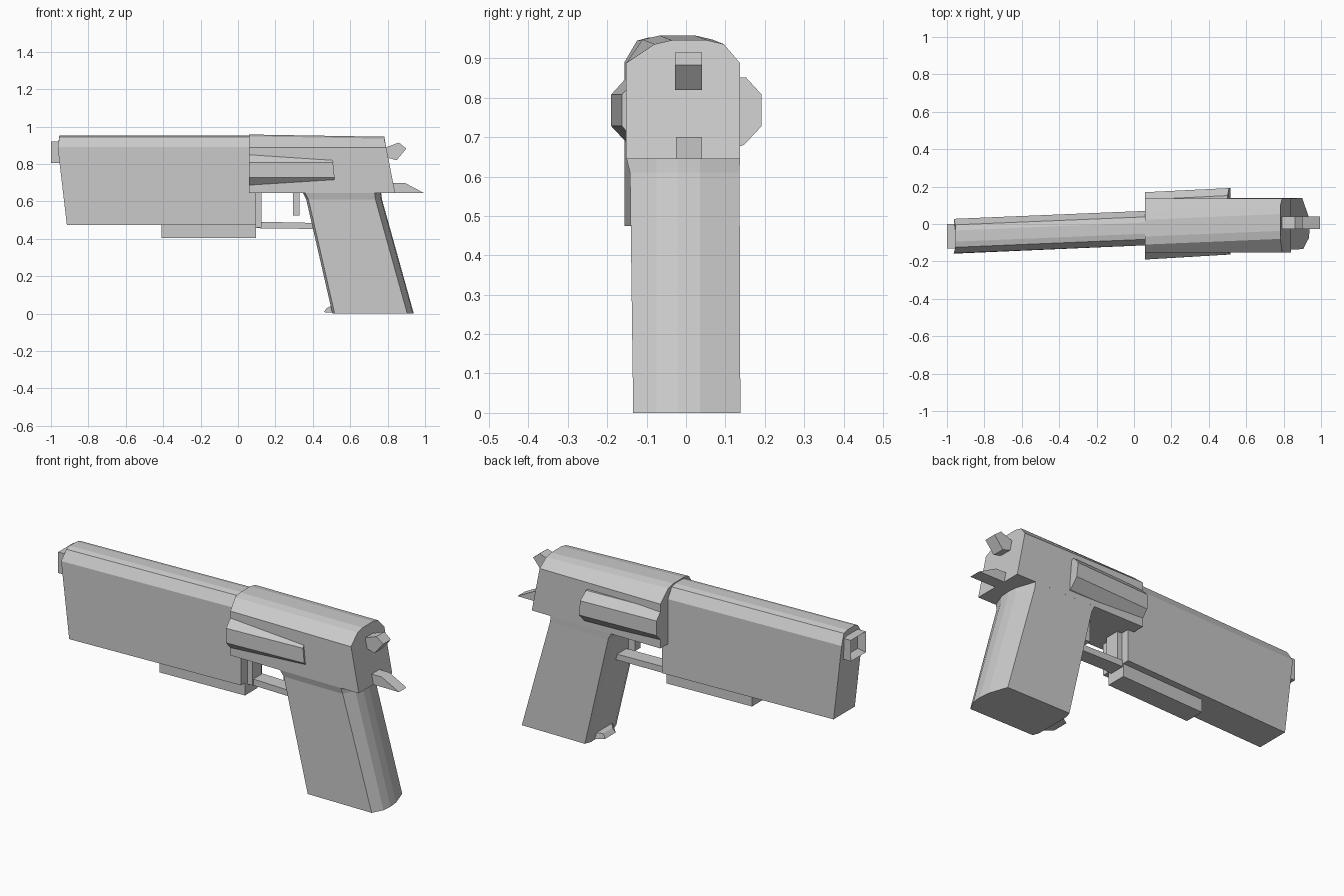
import bpy, bmesh

if "Cube" in bpy.data.objects:
    bpy.data.objects.remove(bpy.data.objects["Cube"])


def mid(x):
    """Centre line of the slightly yawed upper assembly."""
    return -0.022 + 0.042 * (x - 0.06)


def loft(name, rings):
    """Closed solid skinned through rings with equal point counts."""
    bm = bmesh.new()
    vs = [[bm.verts.new(p) for p in r] for r in rings]
    n = len(rings[0])
    for a, b in zip(vs, vs[1:]):
        for i in range(n):
            j = (i + 1) % n
            bm.faces.new((a[i], a[j], b[j], b[i]))
    bm.faces.new(vs[0][::-1])
    bm.faces.new(vs[-1])
    bmesh.ops.recalc_face_normals(bm, faces=bm.faces)
    me = bpy.data.meshes.new(name)
    bm.to_mesh(me)
    bm.free()
    ob = bpy.data.objects.new(name, me)
    bpy.context.collection.objects.link(ob)
    return ob


def prism(name, profile, y0, y1):
    """Side profile (x, z) extruded from y0 to y1."""
    return loft(name, [[(x, y, z) for x, z in profile] for y in (y0, y1)])


def box(name, x0, x1, y0, y1, z0, z1):
    return prism(name, [(x0, z0), (x1, z0), (x1, z1), (x0, z1)], y0, y1)


# Long barrel shroud with bevelled top and raked muzzle face
section = [(-.092, .475), (.092, .475), (.092, .89), (.06, .945), (.03, .953),
           (-.03, .953), (-.06, .945), (-.092, .89)]


def muzzle_x(z):
    return -.915 - .05 * (z - .475) / .425 if z < .9 else -.955


loft("barrel_shroud", [
    [(muzzle_x(z), mid(-.95) + y, z) for y, z in section],
    [(.097, mid(.097) + y, z) for y, z in section]])

# Square muzzle with a recessed bore
muzzle = box("muzzle", -1.0, -.94, -.13, 0.0, .805, .92)
bm = bmesh.new()
bm.from_mesh(muzzle.data)
front = min(bm.faces, key=lambda f: f.calc_center_median().x)
bmesh.ops.inset_region(bm, faces=[front], thickness=.028)
bmesh.ops.translate(bm, verts=front.verts, vec=(.035, 0, 0))
bm.to_mesh(muzzle.data)
bm.free()

# Rail under the barrel
loft("under_rail", [[(x, mid(x) + y, z) for y, z in
                     ((-.055, .405), (.055, .405), (.055, .48), (-.055, .48))]
                    for x in (-.41, .095)])

# Wider rear housing: bevelled top follows the yaw, sides stay straight
rings = []
for x_low, x_high, dz in ((.06, .06, .006), (.84, .782, -.006)):
    c = mid(x_high)
    rings.append([
        (x_low, -.152, .645), (x_low, .137, .645),
        (x_low + (x_high - x_low) * .82, .137, .888),
        (x_high, c + .088, .942 + dz), (x_high, c + .045, .952 + dz),
        (x_high, c - .045, .952 + dz), (x_high, c - .088, .942 + dz),
        (x_low + (x_high - x_low) * .82, -.152, .888)])
loft("rear_housing", rings)

# Tapered side pods
for label, s, ys in (("left", 1, (.17, .192)), ("right", -1, (.19, .163))):
    loft(label + "_side_pod", [
        [(x, s * .10, .665), (x + d, s * (y - .045), .68),
         (x + d, s * y, .728), (x, s * y, .808),
         (x - d, s * (y - .04), .852), (x - d, s * .10, .852)]
        for x, y, d in zip((.06, .508), ys, (0, .008))])

# Raked grip: rounded backstrap and flared collar under the housing
grip = []
for z, xf, xb, yr, yl in ((0, .505, .94, -.134, .138),
                          (.61, .365, .77, -.142, .136),
                          (.65, .345, .765, -.152, .137)):
    grip.append([(xf + .012, yr, z), (xf, yr + .035, z), (xf, yl - .035, z),
                 (xf + .012, yl, z), (xb - .04, yl, z), (xb - .005, .035, z),
                 (xb, -.02, z), (xb - .005, -.075, z), (xb - .035, yr, z)])
loft("grip", grip)

# Lip at the foot of the grip
loft("grip_lip", [
    [(.52, -.09, .005), (.52, .09, .005), (.505, .08, .045), (.505, -.08, .045)],
    [(.458, -.045, .008), (.458, .045, .008), (.475, .04, .03), (.475, -.04, .03)]])

# Trigger and guard
box("trigger", .293, .33, -.025, .025, .525, .66)
box("guard_post", .09, .125, -.055, .025, .46, .66)
prism("guard_bar", [(.10, .457), (.41, .453), (.41, .485), (.10, .492)], -.045, .035)

# Hammer and tail spur at the back
prism("hammer", [(.78, .885), (.86, .915), (.90, .883), (.848, .82), (.78, .84)],
      -.028, .04)
prism("tail_spur", [(.80, .645), (.995, .645), (.89, .70), (.80, .70)], -.026, .04)
